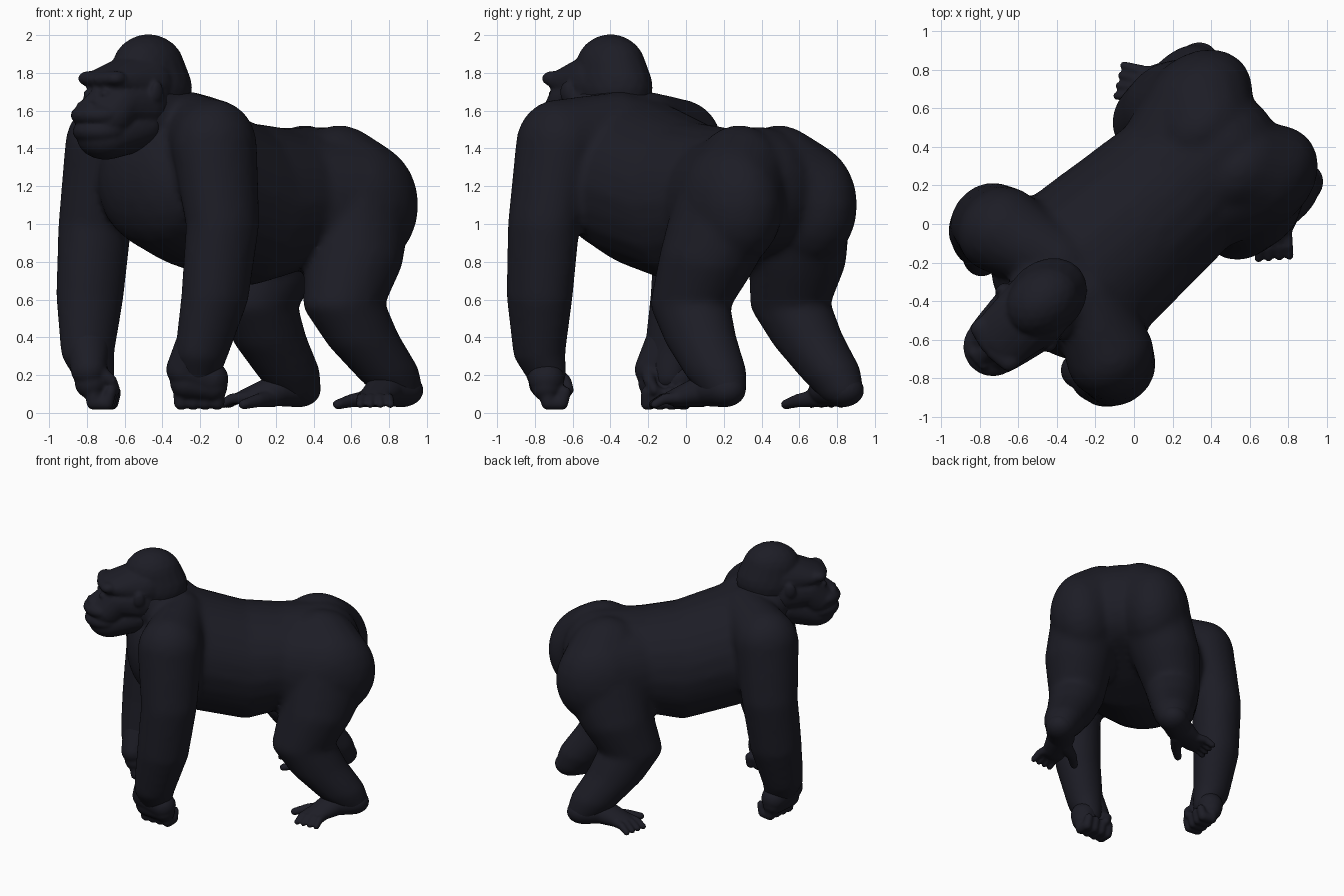
import bpy, bmesh, math
from mathutils import Matrix

cube = bpy.data.objects.get("Cube")
if cube:
    bpy.data.objects.remove(cube)

HEADING = math.radians(-49)
FUR = (0.012, 0.012, 0.019, 1)
fur = bpy.data.materials.new("dark_blue_black_fur")
fur.use_nodes = True
fur.diffuse_color = FUR
fur.node_tree.nodes["Principled BSDF"].inputs["Base Color"].default_value = FUR


def chain(bm, blobs, side=1):
    """Skin neighbouring ellipsoids (x, y, z, rx, ry, rz) with convex hulls."""
    pairs = list(zip(blobs, blobs[1:])) or [(blobs[0],)]
    for pair in pairs:
        part = bmesh.new()
        for x, y, z, rx, ry, rz in pair:
            place = Matrix.Translation((x * side, y, z)) @ Matrix.Diagonal((rx, ry, rz, 1))
            bmesh.ops.create_icosphere(part, subdivisions=3, radius=1, matrix=place)
        if len(pair) > 1:
            bmesh.ops.delete(part, geom=part.edges[:], context='EDGES_FACES')
            bmesh.ops.convex_hull(part, input=part.verts[:])
            loose = [v for v in part.verts if not v.link_faces]
            bmesh.ops.delete(part, geom=loose, context='VERTS')
        bmesh.ops.recalc_face_normals(part, faces=part.faces[:])
        mesh = bpy.data.meshes.new("segment")
        part.to_mesh(mesh)
        part.free()
        bm.from_mesh(mesh)
        bpy.data.meshes.remove(mesh)


def finish(bm, name, voxel, smoothing):
    """Fuse the segments into one smooth skin and turn it to the heading."""
    mesh = bpy.data.meshes.new(name)
    bm.to_mesh(mesh)
    bm.free()
    mesh.materials.append(fur)
    obj = bpy.data.objects.new(name, mesh)
    bpy.context.collection.objects.link(obj)
    obj.rotation_euler.z = HEADING
    fuse = obj.modifiers.new("fuse", 'REMESH')
    fuse.mode = 'VOXEL'
    fuse.voxel_size = voxel
    fuse.use_smooth_shade = True
    soften = obj.modifiers.new("soften", 'SMOOTH')
    soften.factor = 0.5
    soften.iterations = smoothing


def lerp(a, b, t):
    return a + (b - a) * t


# Torso, neck, arms and legs
body = bmesh.new()
chain(body, [
    (0, -.56, 1.23, .40, .25, .365),
    (0, -.36, 1.22, .46, .20, .45),
    (0, .04, 1.105, .43, .21, .435),
    (0, .30, 1.12, .41, .20, .39),
    (0, .60, 1.18, .34, .30, .335)])
chain(body, [
    (0, -.41, 1.47, .26, .17, .22),
    (0, -.66, 1.60, .20, .18, .20)])
for side in (1, -1):
    chain(body, [
        (.10, -.42, 1.48, .22, .18, .22),
        (.43, -.54, 1.41, .215, .235, .25),
        (.515, -.555, 1.00, .18, .205, .15),
        (.505, -.60, .62, .165, .19, .13),
        (.46, -.655, .32, .13, .15, .10),
        (.42, -.635, .19, .09, .11, .08)], side)
    # buttock and waist flow into the leg
    chain(body, [
        (.14, .59, 1.20, .24, .30, .325),
        (.26, .65, 1.10, .25, .325, .34)], side)
    chain(body, [
        (.12, .32, 1.10, .29, .20, .35),
        (.25, .62, 1.10, .25, .31, .34),
        (.315, .54, .82, .25, .27, .19),
        (.35, .435, .58, .20, .225, .13),
        (.375, .55, .39, .175, .21, .10),
        (.40, .70, .22, .15, .18, .09),
        (.41, .78, .12, .11, .13, .085)], side)
finish(body, "body", .022, 8)

# Head: skull, face, muzzle, lips, brows, nose, eyes and ears
head = bmesh.new()
chain(head, [
    (-.01, -.60, 1.72, .19, .235, .20),
    (-.01, -.62, 1.82, .17, .21, .185)])
chain(head, [
    (0, -.68, 1.74, .19, .18, .18),
    (0, -.91, 1.755, .16, .10, .075)])
chain(head, [
    (0, -.72, 1.64, .205, .17, .18),
    (0, -.87, 1.64, .18, .14, .14),
    (0, -.94, 1.56, .165, .15, .12)])
chain(head, [
    (0, -.73, 1.52, .18, .14, .14),
    (0, -.93, 1.455, .145, .155, .115)])
chain(head, [(0, -.97, 1.575, .155, .155, .075)])
chain(head, [(0, -.96, 1.49, .15, .155, .08)])
chain(head, [
    (0, -.92, 1.70, .04, .08, .06),
    (0, -1.045, 1.63, .05, .05, .035)])
for side in (1, -1):
    chain(head, [
        (.02, -.97, 1.765, .05, .055, .04),
        (.11, -.95, 1.77, .055, .06, .04)], side)
    chain(head, [(.035, -1.065, 1.625, .03, .03, .025)], side)
    chain(head, [(.068, -.985, 1.69, .03, .035, .022)], side)
    chain(head, [(.20, -.74, 1.70, .02, .04, .055)], side)
finish(head, "head", .011, 5)

for side, label in ((1, "left"), (-1, "right")):
    # Fist resting on its knuckles, fingers curled inward and back
    hand = bmesh.new()
    across, curl = (.656, .755), (-.755, .656)

    def grip(s, c, z, r):
        return (.40 + s * across[0] + c * curl[0],
                -.62 + s * across[1] + c * curl[1], z, r, r, r)

    chain(hand, [
        (.475, -.64, .45, .12, .14, .08),
        grip(-.08, -.05, .23, .095),
        grip(.06, -.03, .18, .095)], side)
    chain(hand, [
        grip(-.07, -.04, .16, .085),
        grip(.07, -.03, .14, .08)], side)
    for i in range(4):
        s = (i - 1.5) * .063
        chain(hand, [
            grip(s, -.03, .16, .045),
            grip(s, -.02, .055, .04),
            grip(s, .05, .05, .035),
            grip(s, .07, .11, .03)], side)
    chain(hand, [
        grip(-.09, .0, .22, .045),
        grip(-.08, .07, .17, .032),
        grip(-.05, .09, .12, .026)], side)
    finish(hand, label + "_hand", .011, 4)

    # Foot with four outward toes and a splayed big toe
    foot = bmesh.new()
    chain(foot, [
        (.415, .79, .12, .105, .12, .09),
        (.43, .66, .12, .10, .12, .085),
        (.50, .53, .08, .085, .10, .05)], side)
    for i in range(4):
        t = i / 3
        base = (lerp(.47, .54, t), lerp(.47, .57, t))
        tip = (lerp(.56, .655, t), lerp(.37, .50, t))
        mid = (lerp(base[0], tip[0], .6), lerp(base[1], tip[1], .6))
        chain(foot, [
            (*base, .08, .035, .035, .035),
            (*mid, .075, .027, .027, .028),
            (*tip, .045, .021, .021, .023)], side)
    chain(foot, [
        (.41, .60, .08, .05, .06, .05),
        (.38, .47, .065, .036, .036, .036),
        (.38, .37, .045, .028, .028, .026)], side)
    finish(foot, label + "_foot", .011, 3)
